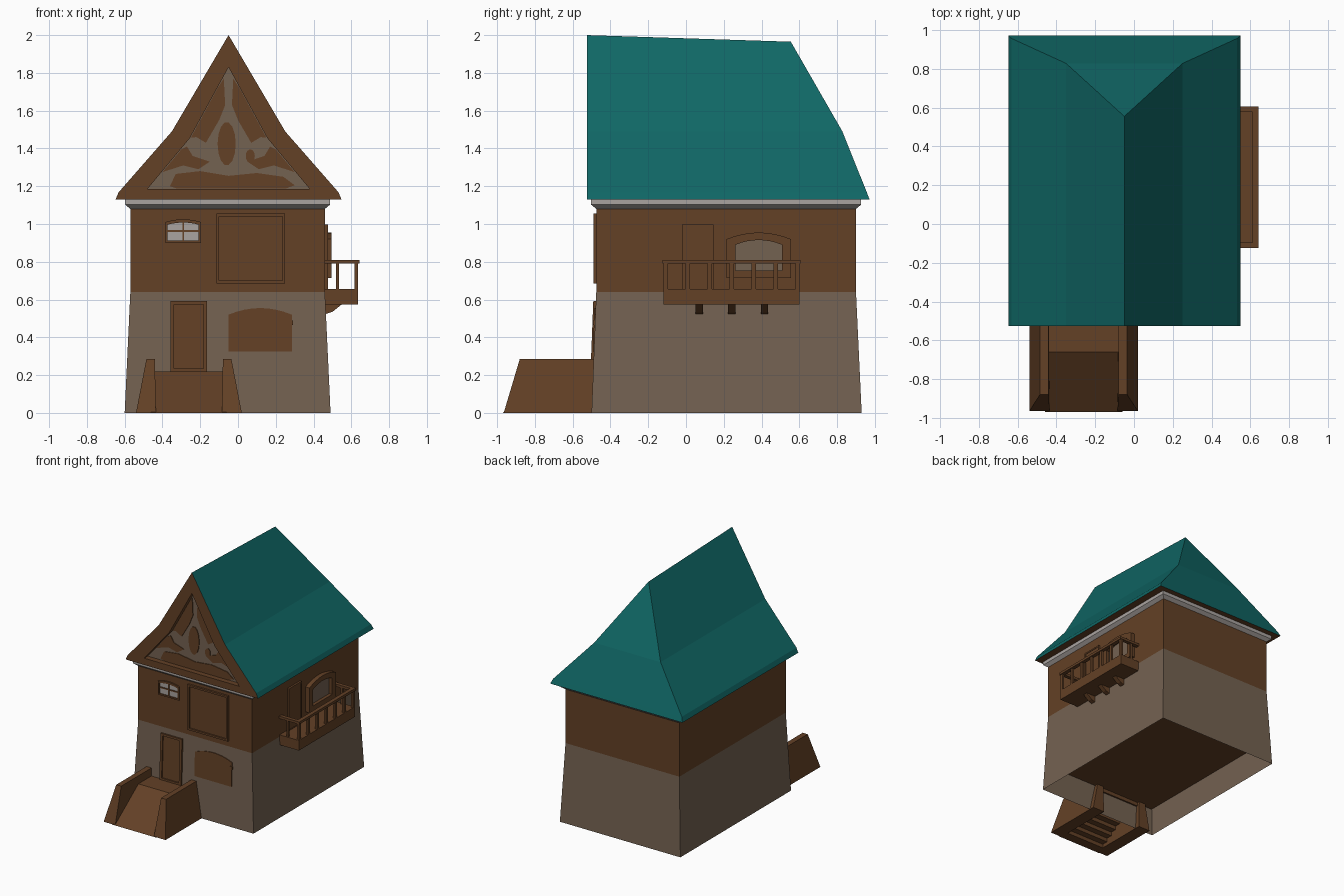
import bpy, bmesh, math

if "Cube" in bpy.data.objects:
    bpy.data.objects.remove(bpy.data.objects["Cube"])


def material(name, rgb):
    m = bpy.data.materials.new(name)
    m.diffuse_color = (*rgb, 1)
    m.use_nodes = True
    m.node_tree.nodes["Principled BSDF"].inputs["Base Color"].default_value = m.diffuse_color
    return m


BROWN = material("brown wood", (0.125, 0.052, 0.019))
PLASTER = material("grey plaster", (0.175, 0.122, 0.083))
TEAL = material("teal roof", (0.005, 0.135, 0.13))
PALE = material("pale grey", (0.40, 0.37, 0.35))

CX = -0.05          # centre line of the house
FRONT = -0.475      # front wall of the upper storey
RIGHT = 0.46        # right wall of the upper storey


def mesh(name, verts, faces, mats, rule=None, lean=False):
    """Make an object; lean makes it follow the sloping lower front wall."""
    bm = bmesh.new()
    if lean:
        verts = [(x, y - max(0, 0.64 - z) * 0.039, z) for x, y, z in verts]
    vs = [bm.verts.new(v) for v in verts]
    for f in faces:
        bm.faces.new([vs[i] for i in f])
    bmesh.ops.recalc_face_normals(bm, faces=bm.faces[:])
    bm.normal_update()
    if rule:
        for f in bm.faces:
            f.material_index = rule(f)
    me = bpy.data.meshes.new(name)
    bm.to_mesh(me)
    bm.free()
    for m in mats:
        me.materials.append(m)
    ob = bpy.data.objects.new(name, me)
    bpy.context.collection.objects.link(ob)
    return ob


def place(p, axis, d):
    return (p[0], d, p[1]) if axis == 'y' else (d, p[0], p[1])


def prism(name, pts, axis, a, b, mat, lean=False):
    n = len(pts)
    verts = [place(p, axis, d) for d in (a, b) for p in pts]
    faces = [list(range(n)), list(range(n, 2 * n))]
    faces += [[i, (i + 1) % n, n + (i + 1) % n, n + i] for i in range(n)]
    return mesh(name, verts, faces, [mat], lean=lean)


def frame(name, outer, inner, axis, a, b, mat, lean=False):
    n = len(outer)
    verts = [place(p, axis, d) for d in (a, b) for ring in (outer, inner) for p in ring]
    faces = []
    for i in range(n):
        j = (i + 1) % n
        for r, s in ((0, 1), (2, 3), (0, 2), (1, 3)):
            faces.append([r * n + i, r * n + j, s * n + j, s * n + i])
    return mesh(name, verts, faces, [mat], lean=lean)


def arch(u0, u1, z0, z1, rise=0.0, n=8):
    """Rectangle whose top edge bulges upward by rise."""
    pts = [(u0, z0), (u1, z0)]
    for i in range(n + 1):
        t = i / n
        pts.append((u1 + (u0 - u1) * t, z1 - rise + rise * 4 * t * (1 - t)))
    return pts


def box(name, x0, x1, y0, y1, z0, z1, mat):
    return prism(name, [(x0, z0), (x1, z0), (x1, z1), (x0, z1)], 'y', y0, y1, mat)


def loft(name, rings, mat):
    """Open walls through rectangles (x0, x1, y0, y1, z)."""
    verts, faces = [], []
    for x0, x1, y0, y1, z in rings:
        verts += [(x0, y0, z), (x1, y0, z), (x1, y1, z), (x0, y1, z)]
    for k in range(len(rings) - 1):
        for i in range(4):
            j = (i + 1) % 4
            faces.append([4 * k + i, 4 * k + j, 4 * k + 4 + j, 4 * k + 4 + i])
    return mesh(name, verts, faces, [mat])


# Walls, open underneath, with a raised floor inside
mid = (-0.57, RIGHT, FRONT, 0.90)
loft("lower_wall", [(-0.60, 0.49, -0.50, 0.93, 0), (*mid, 0.64)], PLASTER)
loft("upper_wall", [(*mid, 0.64), (*mid, 1.085)], BROWN)
loft("cornice", [(*mid, 1.08), (-0.597, 0.487, -0.502, 0.927, 1.102),
                 (-0.597, 0.487, -0.502, 0.927, 1.135)], PALE)
mesh("floor", [(-0.587, -0.49, .22), (.477, -0.49, .22), (.477, .917, .22), (-0.587, .917, .22)],
     [[3, 2, 1, 0]], [BROWN])

# Roof: flared gable in front, hipped at the back
RF = -0.525
levels = [(1.13, 0.598, 0.972), (1.168, 0.582, 0.957), (1.49, 0.30, 0.828)]
half = [(h, z) for z, h, _ in levels]
inner_half = [(0.43, 1.185), (0.43, 1.185), (0.205, 1.455)]
verts = [(CX - h, RF, z) for h, z in half] + [(CX, RF, 2.0)] + \
        [(CX + h, RF, z) for h, z in half[::-1]]
verts += [(CX - h, y, z) for z, h, y in levels] + [(CX, 0.555, 1.965)] + \
         [(CX + h, y, z) for z, h, y in levels[::-1]]
faces = [[i, i + 1, i + 8, i + 7] for i in range(6)]                     # side slopes
faces += [[7, 8, 12, 13], [8, 9, 11, 12], [9, 10, 11], [0, 7, 13, 6]]    # hip, underside
# Gable frame and recess (indices 14-18 front, 19-23 recessed)
inner = [(-0.43, 1.185), (-0.205, 1.455), (0, 1.83), (0.205, 1.455), (0.43, 1.185)]
for y in (RF, RF + 0.045):
    verts += [(CX + x, y, z) for x, z in inner]
faces += [[0, 1, 14], [1, 2, 15, 14], [2, 3, 16, 15], [3, 4, 17, 16],
          [4, 5, 18, 17], [5, 6, 18], [6, 0, 14, 18]]
faces += [[14 + i, 14 + (i + 1) % 5, 19 + (i + 1) % 5, 19 + i] for i in range(5)]
faces += [[19, 20, 21, 22, 23]]


def roof_rule(f):
    c = f.calc_center_median()
    if c.y < RF + 0.03 or f.normal.z < -0.9:
        return 0
    return 2 if abs(f.normal.y) > 0.99 else 1


mesh("roof", verts, faces, [BROWN, TEAL, PLASTER], roof_rule)

# Brown timber patches on the plastered gable
PY = RF + 0.045


def oval(cx, cz, rx, rz, n=14):
    return [(cx + rx * math.cos(2 * math.pi * i / n), cz + rz * math.sin(2 * math.pi * i / n))
            for i in range(n)]


prism("gable_post", oval(CX - 0.01, 1.425, 0.048, 0.115), 'y', PY - 0.006, PY, BROWN)
prism("gable_sill", [(-0.36, 1.2), (-0.32, 1.187), (0.25, 1.187), (0.30, 1.205), (0.24, 1.25),
                     (0.1, 1.27), (-0.05, 1.255), (-0.2, 1.28), (-0.33, 1.265)],
      'y', PY - 0.006, PY, BROWN)
flank = [(0.025, 1.77), (0.055, 1.725), (0.2, 1.457), (0.17, 1.46), (0.12, 1.43), (0.05, 1.55), (0.018, 1.63)]
brace = [(0.10, 1.33), (0.19, 1.36), (0.22, 1.41), (0.25, 1.395), (0.35, 1.275), (0.24, 1.31), (0.16, 1.29)]
for s, side in ((-1, "left"), (1, "right")):
    for nm, shape in (("flank", flank), ("brace", brace)):
        prism(f"gable_{nm}_{side}", [(CX + s * x, z) for x, z in shape], 'y', PY - 0.006, PY, BROWN)
prism("gable_knot", oval(0.065, 1.36, 0.024, 0.035), 'y', PY - 0.006, PY, BROWN)

# Small upper window with four panes
prism("window_pane", arch(-0.375, -0.205, 0.91, 1.015, 0.012), 'y', FRONT - 0.004, FRONT, PALE)
frame("window_frame", arch(-0.385, -0.195, 0.90, 1.025, 0.015),
      arch(-0.372, -0.208, 0.912, 1.008, 0.012), 'y', FRONT - 0.012, FRONT, BROWN)
box("window_bar_upright", -0.295, -0.285, FRONT - 0.01, FRONT, 0.91, 1.01, BROWN)
box("window_bar_level", -0.375, -0.205, FRONT - 0.01, FRONT, 0.957, 0.967, BROWN)

# Large upper shutter panel
frame("shutter_frame", arch(-0.115, 0.25, 0.685, 1.055), arch(-0.10, 0.235, 0.70, 1.04),
      'y', FRONT - 0.016, FRONT, BROWN)
prism("shutter_panel", arch(-0.10, 0.235, 0.70, 1.04), 'y', FRONT - 0.004, FRONT, BROWN)

# Front door and hatch, following the lean of the wall
frame("door_frame", arch(-0.358, -0.163, 0.215, 0.592), arch(-0.338, -0.183, 0.235, 0.575),
      'y', FRONT - 0.014, FRONT + 0.01, BROWN, True)
prism("door_leaf", arch(-0.338, -0.183, 0.235, 0.575), 'y', FRONT - 0.004, FRONT + 0.01, BROWN, True)
prism("hatch", arch(-0.05, 0.285, 0.325, 0.555, 0.035), 'y', FRONT - 0.006, FRONT, BROWN, True)
prism("hatch_handle", arch(0.27, 0.292, 0.465, 0.49), 'y', FRONT - 0.012, FRONT, BROWN, True)

# Porch: two tapered side walls with a ramp between
for s, side in ((-1, "left"), (1, "right")):
    def px(d):
        return -0.26 + s * d
    low = [(px(.28), -.965, 0), (px(.175), -.965, 0), (px(.175), -.46, 0), (px(.28), -.46, 0)]
    top = [(px(.225), -.88, .285), (px(.18), -.88, .285), (px(.18), -.46, .285), (px(.225), -.46, .285)]
    mesh(f"porch_wall_{side}", low + top,
         [[0, 1, 2, 3], [4, 5, 6, 7]] + [[i, (i + 1) % 4, 4 + (i + 1) % 4, 4 + i] for i in range(4)],
         [BROWN])
ramp = [(-0.97, 0), (-0.66, 0.22), (-0.48, 0.22), (-0.48, 0.19), (-0.64, 0.19)]
for i in range(6):      # stepped underside
    z = 0.19 * (5 - i) / 6
    ramp += [(-0.64 - 0.05 * i, z), (-0.69 - 0.05 * i, z)]
prism("ramp", ramp, 'x', -0.46, -0.06, BROWN)

# Balcony door and window on the right wall
frame("balcony_door_frame", arch(-0.02, 0.145, 0.65, 0.997), arch(-0.008, 0.133, 0.66, 0.985),
      'x', RIGHT, RIGHT + 0.016, BROWN)
prism("balcony_door", arch(-0.008, 0.133, 0.66, 0.985), 'x', RIGHT, RIGHT + 0.012, BROWN)
frame("side_window_frame", arch(0.215, 0.555, 0.715, 0.955, 0.035),
      arch(0.262, 0.508, 0.755, 0.915, 0.025), 'x', RIGHT, RIGHT + 0.036, BROWN)
prism("side_window_pane", arch(0.262, 0.508, 0.755, 0.915, 0.025), 'x', RIGHT, RIGHT + 0.009, PLASTER)

# Balcony
box("balcony_floor", RIGHT, 0.635, -0.12, 0.602, 0.573, 0.655, BROWN)
Y0, Y1 = -0.125, 0.607
box("balcony_rail_front", 0.61, 0.642, Y0, Y1, 0.79, 0.81, BROWN)
for nm, y in (("near", Y0), ("far", Y1 - 0.03)):
    box(f"balcony_rail_{nm}", RIGHT, 0.61, y, y + 0.03, 0.79, 0.81, BROWN)
    box(f"balcony_side_post_{nm}", 0.52, 0.536, y + 0.007, y + 0.023, 0.655, 0.79, BROWN)
for i in range(7):
    y = -0.108 + i * 0.1165
    box(f"balcony_post_{i + 1}", 0.617, 0.635, y - 0.01, y + 0.012, 0.655, 0.79, BROWN)
for i, y in enumerate((0.07, 0.242, 0.415)):
    prism(f"balcony_bracket_{i + 1}", [(0.455, 0.52), (0.50, 0.535), (0.55, 0.575), (0.455, 0.575)],
          'y', y - 0.019, y + 0.019, BROWN)
